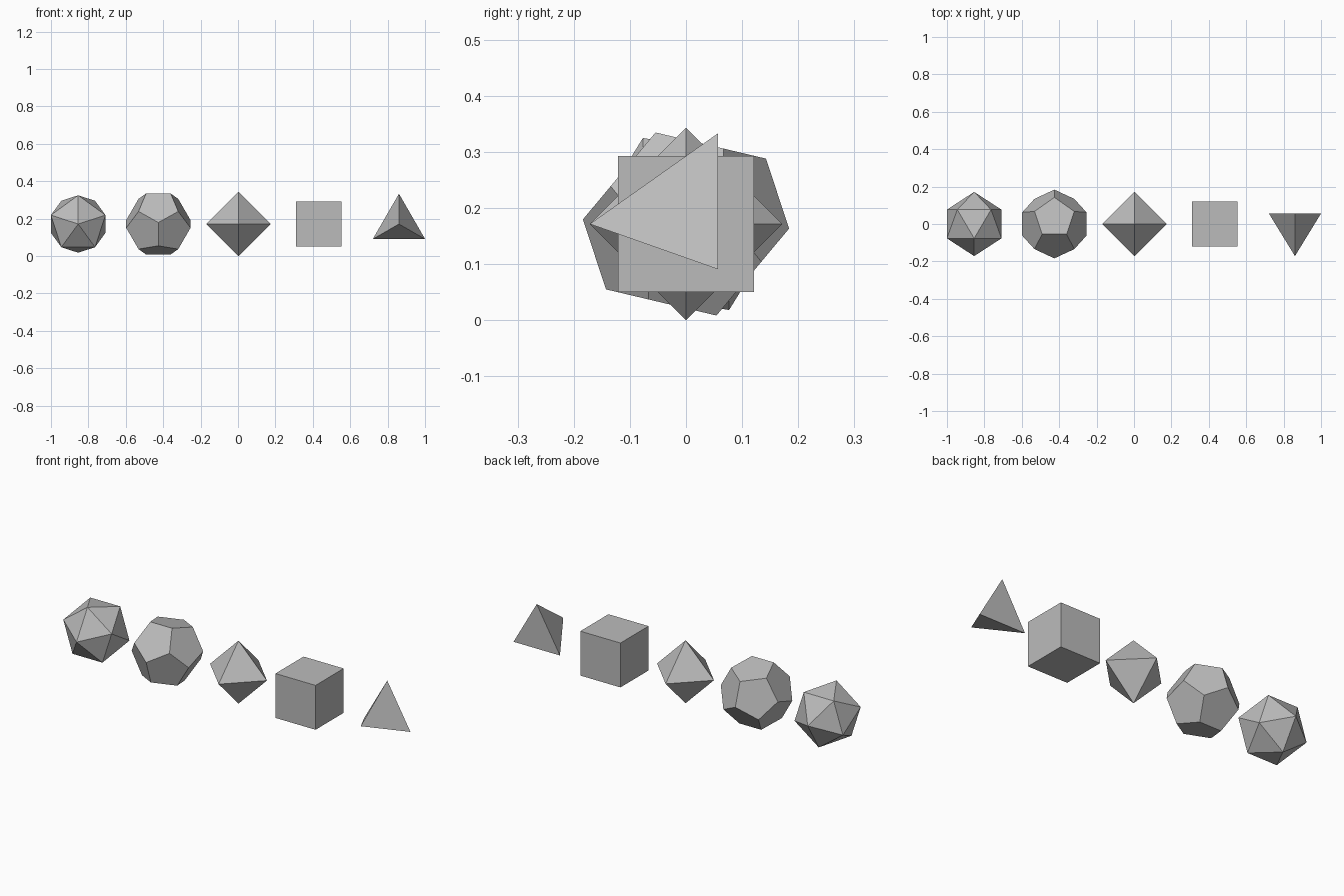
import bpy, bmesh, math
from mathutils import Matrix, Vector

cube = bpy.data.objects.get("Cube")
if cube:
    bpy.data.objects.remove(cube, do_unlink=True)

# One plain grey for every solid
GREY = (0.5, 0.5, 0.5, 1)
grey = bpy.data.materials.new("plain grey")
grey.use_nodes = True
grey.diffuse_color = GREY
grey.node_tree.nodes["Principled BSDF"].inputs["Base Color"].default_value = GREY

R = 0.1715           # shared circumradius
SPACING = 2.5 * R    # distance between neighbours
SHIFT = 0.003        # centres the row on x


def ring(count, radius, y, start):
    """Regular polygon around the y axis, first corner at start degrees from +x."""
    angles = [math.radians(start + 360 * i / count) for i in range(count)]
    return [Vector((radius * math.cos(a), y, radius * math.sin(a))) for a in angles]


def solid(name, points, slot):
    """Convex solid with flat faces, placed in the row by slot number."""
    bm = bmesh.new()
    for p in points:
        bm.verts.new(p)
    bmesh.ops.convex_hull(bm, input=bm.verts)
    bmesh.ops.dissolve_limit(bm, angle_limit=math.radians(2),
                             verts=bm.verts, edges=bm.edges)
    bmesh.ops.recalc_face_normals(bm, faces=bm.faces)
    mesh = bpy.data.meshes.new(name)
    bm.to_mesh(mesh)
    bm.free()
    mesh.materials.append(grey)
    obj = bpy.data.objects.new(name, mesh)
    obj.location = (slot * SPACING + SHIFT, 0, R)
    bpy.context.collection.objects.link(obj)


front, back = Vector((0, -R, 0)), Vector((0, R, 0))

# Icosahedron: two poles and two opposed five-sided rings
h = R / math.sqrt(5)
solid("icosahedron", [front, back] + ring(5, 2 * h, -h, 90) + ring(5, 2 * h, h, -90), -2)

# Dodecahedron: cube corners plus three golden rectangles, tipped about x
phi = (1 + math.sqrt(5)) / 2
signs = (-1, 1)
points = [Vector((a, b, c)) for a in signs for b in signs for c in signs]
for a in signs:
    for b in signs:
        p, q = a * phi, b / phi
        points += [Vector((0, p, q)), Vector((p, q, 0)), Vector((q, 0, p))]
tip = Matrix.Rotation(math.radians(18.4), 3, 'X')
size = 0.184 / math.sqrt(3)
solid("dodecahedron", [tip @ p * size for p in points], -1)

# Octahedron: two poles and a square ring
solid("octahedron", [front, back] + ring(4, R, 0, 0), 0)

# Cube: two square rings
half = 0.121
solid("cube_solid", [p for y in (-half, half)
                     for p in ring(4, half * math.sqrt(2), y, 45)], 1)

# Tetrahedron: one corner to the front, flat face to the back
solid("tetrahedron", [front] + ring(3, R * math.sqrt(8) / 3, R / 3, 90), 2)
